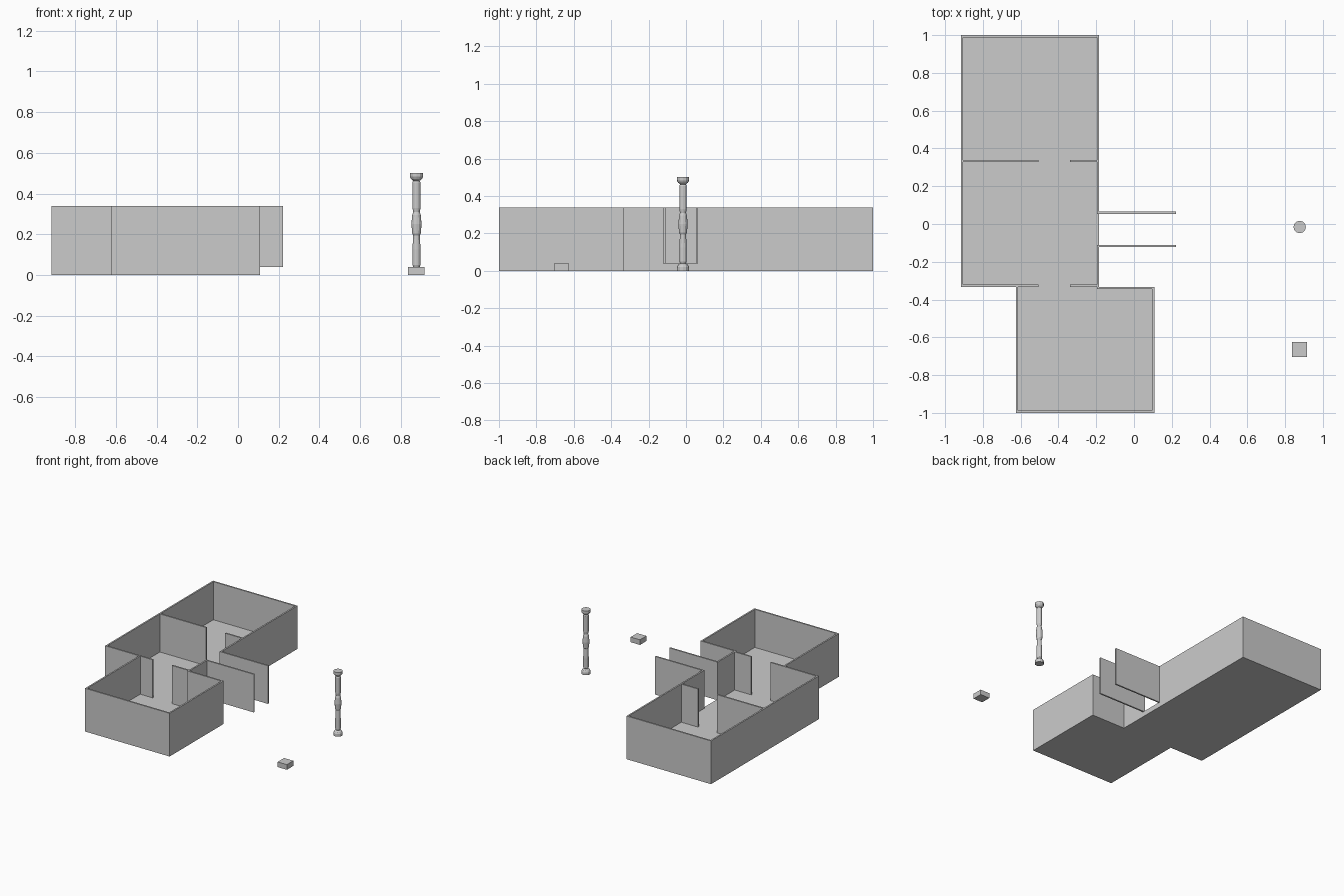
import bpy, math

if "Cube" in bpy.data.objects:
    bpy.data.objects.remove(bpy.data.objects["Cube"])

T = 0.012          # wall thickness
FLOOR, TOP = 0.04, 0.338


def box(name, x0, x1, y0, y1, z0, z1):
    v = [(x, y, z) for z in (z0, z1) for x, y in ((x0, y0), (x1, y0), (x1, y1), (x0, y1))]
    f = [(3, 2, 1, 0), (4, 5, 6, 7)] + [(i, (i + 1) % 4, 4 + (i + 1) % 4, 4 + i) for i in range(4)]
    return mesh(name, v, f)


def mesh(name, v, f):
    me = bpy.data.meshes.new(name)
    me.from_pydata(v, [], f)
    me.update()
    ob = bpy.data.objects.new(name, me)
    bpy.context.collection.objects.link(ob)
    return ob


def prism(name, outline, z0, z1):
    n = len(outline)
    v = [(x, y, z) for z in (z0, z1) for x, y in outline]
    f = [tuple(reversed(range(n))), tuple(range(n, 2 * n))]
    f += [(i, (i + 1) % n, n + (i + 1) % n, n + i) for i in range(n)]
    return mesh(name, v, f)


L, R = -0.917, -0.185      # upper rooms
L2, R2 = -0.625, 0.108     # lower room
S, N = -0.333, 0.333       # room boundaries
D0, D1 = -0.11, 0.053      # side doorway
A, B = -0.505, -0.34       # inner doorways

# floor slab
prism("floor", [(L2, -1), (R2, -1), (R2, S), (R, S), (R, 1), (L, 1), (L, S), (L2, S)], 0, FLOOR)

# outer walls (x0, x1, y0, y1)
outer = {
    "back_wall": (L, R, 1 - T, 1),
    "left_wall": (L, L + T, S, 1 - T),
    "right_wall_back": (R - T, R, D1 + T, 1 - T),
    "right_wall_front": (R - T, R, S, D0 - T),
    "front_room_left_wall": (L2, L2 + T, -1 + T, S),
    "front_room_right_wall": (R2 - T, R2, -1 + T, S),
    "front_wall": (L2, R2, -1, -1 + T),
    "front_room_back_wall": (R - T, R2 - T, S - T, S),
    "middle_room_front_wall": (L + T, L2, S, S + T),
}
for name, r in outer.items():
    box(name, *r, 0, TOP)

# partitions beside the inner doorways
box("partition_back_left", L + T, A, N - T / 2, N + T / 2, FLOOR, TOP)
box("partition_back_right", B, R - T, N - T / 2, N + T / 2, FLOOR, TOP)
box("partition_front_left", L2, A, S, S + T, FLOOR, TOP)
box("partition_front_right", B, R - T, S, S + T, FLOOR, TOP)

# entrance side walls
box("entrance_wall_front", R - T, 0.222, D0 - T, D0, FLOOR, TOP)
box("entrance_wall_back", R - T, 0.222, D1, D1 + T, FLOOR, TOP)

# small block
box("small_block", 0.836, 0.917, -0.705, -0.625, 0, 0.04)

# turned column: revolve a profile (radius, height)
profile = [(0.033, 0), (0.033, 0.02), (0.027, 0.032), (0.016, 0.04), (0.02, 0.05),
           (0.02, 0.125), (0.016, 0.195), (0.021, 0.205), (0.025, 0.25), (0.021, 0.295),
           (0.016, 0.31), (0.02, 0.33), (0.02, 0.455), (0.016, 0.463), (0.027, 0.472),
           (0.033, 0.483), (0.033, 0.502)]
n, m = 12, len(profile)
v = [(0.877 + r * math.cos(2 * math.pi * i / n), -0.016 + r * math.sin(2 * math.pi * i / n), z)
     for r, z in profile for i in range(n)]
f = [(j * n + i, j * n + (i + 1) % n, (j + 1) * n + (i + 1) % n, (j + 1) * n + i)
     for j in range(m - 1) for i in range(n)]
f += [tuple(reversed(range(n))), tuple(range((m - 1) * n, m * n))]
mesh("column", v, f)
